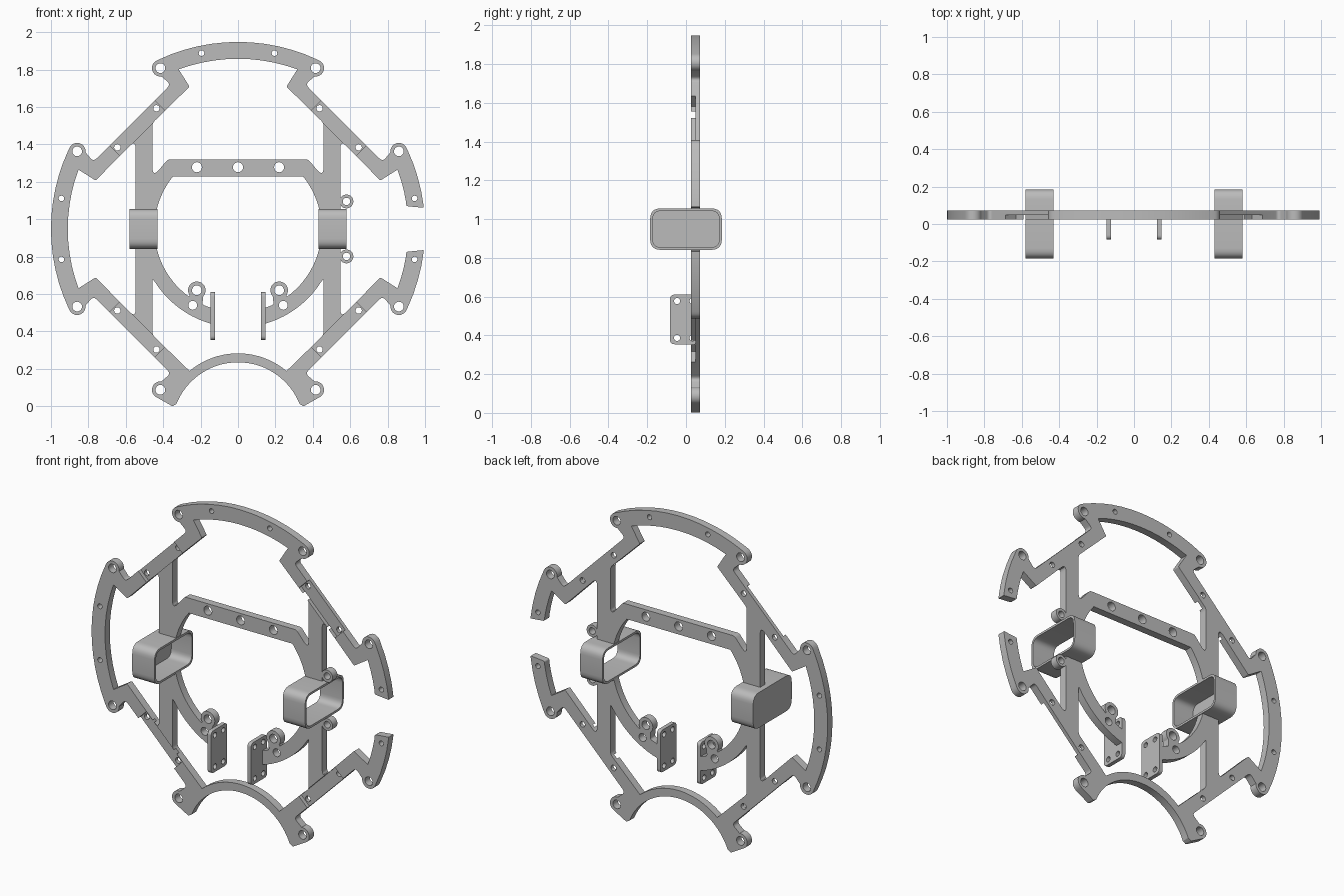
import bpy, bmesh, math
from mathutils import Matrix, Vector

if "Cube" in bpy.data.objects:
    bpy.data.objects.remove(bpy.data.objects["Cube"])

MID = 0.948              # height of the frame centre
FRONT, BACK = 0.025, 0.071

grey = bpy.data.materials.new("plain grey")
grey.use_nodes = True
grey.diffuse_color = (0.5, 0.5, 0.5, 1)
grey.node_tree.nodes["Principled BSDF"].inputs["Base Color"].default_value = (0.5, 0.5, 0.5, 1)


# Outline helpers: points are (u, v, corner radius)
def arc(cx, cy, r, a0, a1, step=4):
    n = max(2, round(abs(a1 - a0) / step))
    angles = [math.radians(a0 + (a1 - a0) * i / n) for i in range(n + 1)]
    return [(cx + r * math.cos(a), cy + r * math.sin(a), 0) for a in angles]


def hole(cx, cy, r):
    return arc(cx, cy, r, 0, 360, 18)[:-1]


def flip(pts, su, sv):
    out = [(u * su, v * sv, r) for u, v, r in pts]
    return out[::-1] if su * sv < 0 else out


def box_outline(cu, cv, hu, hv, r):
    return [(cu + a * hu, cv + b * hv, r) for a, b in ((1, -1), (1, 1), (-1, 1), (-1, -1))]


def fillet(pts):
    out = []
    for i, (u, v, r) in enumerate(pts):
        p = Vector((u, v))
        if r == 0:
            out.append(p)
            continue
        a = Vector(pts[i - 1][:2]) - p
        b = Vector(pts[(i + 1) % len(pts)][:2]) - p
        d = r / math.tan(a.angle(b) / 2)
        d = min(d, 0.45 * a.length, 0.45 * b.length)
        s, e = a.normalized() * d, b.normalized() * d
        for k in range(7):
            t = k / 6
            out.append(p + s * (1 - t) ** 2 + e * t ** 2)
    return out


def finish(obj):
    if not obj.data.materials:
        obj.data.materials.append(grey)
    bpy.ops.object.select_all(action='DESELECT')
    obj.select_set(True)
    bpy.context.view_layer.objects.active = obj
    bpy.ops.object.shade_smooth_by_angle(angle=math.radians(30))


def mesh_object(name, bm):
    bmesh.ops.recalc_face_normals(bm, faces=bm.faces)
    mesh = bpy.data.meshes.new(name)
    bm.to_mesh(mesh)
    bm.free()
    obj = bpy.data.objects.new(name, mesh)
    bpy.context.collection.objects.link(obj)
    return obj


# Extrude a filled outline with holes between two depths
def plate(name, outlines, place, lo, hi):
    bm = bmesh.new()
    for pts in outlines:
        vs = [bm.verts.new(place(p.x, p.y, lo)) for p in fillet(pts)]
        for i, v in enumerate(vs):
            bm.edges.new((vs[i - 1], v))
    bmesh.ops.remove_doubles(bm, verts=bm.verts, dist=0.0005)
    bmesh.ops.triangle_fill(bm, use_beauty=True, edges=bm.edges)
    res = bmesh.ops.extrude_face_region(bm, geom=bm.faces[:])
    moved = [g for g in res["geom"] if isinstance(g, bmesh.types.BMVert)]
    bmesh.ops.translate(bm, verts=moved, vec=Vector(place(0, 0, hi)) - Vector(place(0, 0, lo)))
    return mesh_object(name, bm)


def facing_front(u, v, d):
    return (u, d, v + MID)


def facing_side(u, v, d):
    return (d, u, v + MID)


# Outer outline: four shoulders with mounting bosses, joined by ring arcs
half = arc(-0.415, 0.86, 0.045, 116, 277, 12) + [(-0.36, 0.773, 0.022)]
shoulder = half + [(-v, -u, r) for u, v, r in reversed(half)]

foot = [(-0.35, -MID, 0.01)]
arch_z = -0.12 - MID
arch_under = arc(0, arch_z, 0.355, 158, 22)

# Open right side: lower ring stub, arm, strut with two ears, then mirrored
stub = arc(0, 0, 1, -25, -7) + [(0.993, -0.113, 0.02), (0.9, -0.122, 0.02)]
stub += arc(0, 0, 0.91, -9, -20.4) + [(0.761, -0.259, 0.008), (0.547, -0.477, 0.02)]
stub += arc(0.58, -0.147, 0.037, -153, 153, 15)

outer = (shoulder + arc(0, 0, 1, 155, 205) + flip(shoulder, 1, -1)
         + foot + arch_under + flip(foot, -1, 1)
         + flip(shoulder, -1, -1) + stub + flip(stub, 1, -1)
         + flip(shoulder, -1, 1) + arc(0, 0, 1, 65, 115))

# Windows inside the frame
left_half = [(-0.761, -0.259, 0.008), (-0.547, -0.477, 0.02)]
left_window = arc(0, 0, 0.91, 159.6, 200.4) + left_half + flip(left_half, 1, -1)

top_half = [(-0.259, 0.761, 0.008), (-0.457, 0.567, 0.04),
            (-0.457, 0.275, 0.02), (-0.375, 0.372, 0.03)]
top_window = arc(0, 0, 0.91, 69.6, 110.4) + top_half + flip(top_half, -1, 1)

claw = arc(0, 0, 0.447, 141, 234) + arc(-0.22, -0.328, 0.047, 215, -45, 12)
claw += [(-0.19, -0.405, 0.015), (-0.135, -0.425, 0)]
claw += arc(0, 0, 0.527, 255, 213) + [(-0.457, -0.265, 0.03), (-0.457, -0.567, 0.04)]
claw += arc(0, arch_z, 0.403, 130, 90)
centre_window = claw + flip(claw, -1, 1)[1:]

# Screw holes
holes = [hole(x, 0.33, 0.027) for x in (-0.22, 0, 0.22)]
for sx in (-1, 1):
    holes += [hole(sx * 0.22, -0.328, 0.026), hole(sx * 0.242, -0.408, 0.024),
              hole(sx * 0.195, 0.94, 0.015)]
    for sz in (-1, 1):
        for u, v, r in ((0.415, 0.86, 0.026), (0.86, 0.415, 0.026), (0.944, 0.163, 0.015),
                        (0.436, 0.645, 0.017), (0.645, 0.436, 0.017)):
            holes.append(hole(sx * u, sz * v, r))
for sz in (-1, 1):
    holes.append(hole(0.58, sz * 0.147, 0.02))

frame = plate("frame", [outer, left_window, top_window, centre_window] + holes,
              facing_front, FRONT, BACK)

# Cut the lap recesses in the diagonal bars and the gaps for the sleeves
bm = bmesh.new()
for k in range(4):
    turn = Matrix.Rotation(math.radians(45 + 90 * k), 4, 'Y')
    size = Matrix.Diagonal((0.34, 0.048, 0.107, 1))
    bmesh.ops.create_cube(bm, size=1, matrix=Matrix.Translation((0, 0.024, MID)) @ turn
                          @ Matrix.Translation((0, 0, 0.777)) @ size)
for sx in (-1, 1):
    bmesh.ops.create_cube(bm, size=1, matrix=Matrix.Translation((sx * 0.505, 0.05, MID))
                          @ Matrix.Diagonal((0.16, 0.1, 0.2, 1)))
cutter = mesh_object("frame_cutter", bm)
cutter.hide_render = True
mod = frame.modifiers.new("cuts", 'BOOLEAN')
mod.operation = 'DIFFERENCE'
mod.solver = 'EXACT'
mod.object = cutter
bpy.context.view_layer.objects.active = frame
bpy.ops.object.modifier_apply(modifier=mod.name)
bpy.data.objects.remove(cutter)
finish(frame)

# Sleeves on both struts; the right one has a closed outer end
sleeve = box_outline(0, 0, 0.185, 0.107, 0.055)
bore = box_outline(0, 0, 0.172, 0.094, 0.045)
for name, sx in (("left_sleeve", 1), ("right_sleeve", -1)):
    finish(plate(name, [sleeve, bore], facing_side, sx * 0.43, sx * 0.58))
finish(plate("right_sleeve_cap", [bore], facing_side, -0.58, -0.568))

# Upright mounting tabs at the claw ends
tab = [box_outline(-0.006, -0.466, 0.077, 0.128, 0.025)]
tab += [hole(-0.006 + a * 0.04, -0.466 + b * 0.095, 0.016) for a in (-1, 1) for b in (-1, 1)]
for name, sx in (("left_tab", 1), ("right_tab", -1)):
    finish(plate(name, tab, facing_side, sx * 0.122, sx * 0.146))
